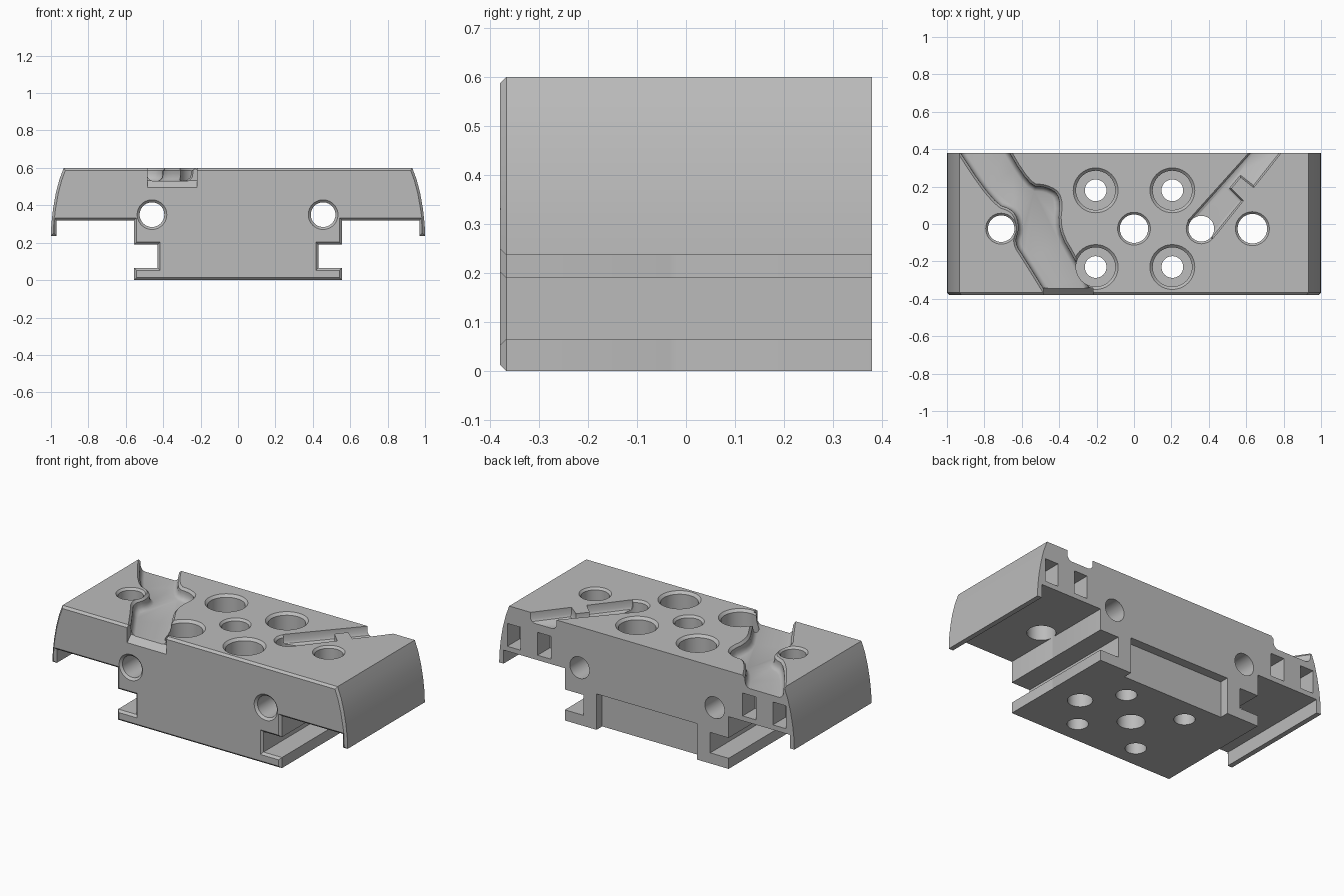
import bpy, bmesh, math
from mathutils import Vector

if "Cube" in bpy.data.objects:
    bpy.data.objects.remove(bpy.data.objects["Cube"], do_unlink=True)

grey = bpy.data.materials.new("plain grey")
grey.use_nodes = True
tone = (0.5, 0.5, 0.5, 1)
grey.diffuse_color = tone
grey.node_tree.nodes["Principled BSDF"].inputs["Base Color"].default_value = tone


def loft(name, rings):
    """Closed solid through a list of equally long rings."""
    bm = bmesh.new()
    rows = [[bm.verts.new(p) for p in ring] for ring in rings]
    n = len(rows[0])
    for a, b in zip(rows, rows[1:]):
        for i in range(n):
            j = (i + 1) % n
            bm.faces.new((a[i], a[j], b[j], b[i]))
    bm.faces.new(rows[0][::-1])
    bm.faces.new(rows[-1])
    bmesh.ops.recalc_face_normals(bm, faces=bm.faces)
    mesh = bpy.data.meshes.new(name)
    bm.to_mesh(mesh)
    bm.free()
    mesh.materials.append(grey)
    obj = bpy.data.objects.new(name, mesh)
    bpy.context.collection.objects.link(obj)
    return obj


def offset(poly, d):
    """Mitred outward offset of a counter-clockwise outline."""
    out = []
    for i, p in enumerate(poly):
        p, q, r = Vector(p), Vector(poly[i - 1]), Vector(poly[(i + 1) % len(poly)])
        u, v = (p - q).normalized(), (r - p).normalized()
        a, b = Vector((u.y, -u.x)), Vector((v.y, -v.x))
        out.append(tuple(p + (a + b) * d / max(1 + a.dot(b), 0.3)))
    return out


def rounded(path, times=2):
    """Corner cutting that keeps the end points."""
    pts = [Vector(p) for p in path]
    for _ in range(times):
        new = [pts[0]]
        for a, b in zip(pts, pts[1:]):
            new += [a.lerp(b, 0.25), a.lerp(b, 0.75)]
        pts = new + [pts[-1]]
    return [tuple(p) for p in pts]


cutters = []


def hole(axis, u, v, steps, seg=40):
    """Turned cutter: steps are (position along axis, radius)."""
    rings = []
    for h, r in steps:
        ring = []
        for k in range(seg):
            t = math.tau * k / seg
            a, b = u + r * math.cos(t), v + r * math.sin(t)
            ring.append((a, b, h) if axis == "z" else (a, h, b))
        rings.append(ring)
    cutters.append(loft("hole_cutter", rings))


def channel(poly, section):
    """Groove cutter: section is (height, outward offset)."""
    cutters.append(loft("channel_cutter", [
        [(x, y, z) for x, y in offset(poly, d)] for z, d in section]))


def box(x0, x1, y0, y1, z0, z1):
    cutters.append(loft("box_cutter", [
        [(x0, y0, z), (x1, y0, z), (x1, y1, z), (x0, y1, z)] for z in (z0, z1)]))


# Body: rail section with curved wings, chamfered at the front
half = [(0.555, 0), (0.555, 0.065), (0.43, 0.065), (0.43, 0.19), (0.555, 0.19),
        (0.555, 0.32), (0.97, 0.32), (0.97, 0.237), (1, 0.237), (0.998, 0.3),
        (0.989, 0.38), (0.975, 0.46), (0.956, 0.535), (0.932, 0.6)]
profile = half + [(-x, z) for x, z in reversed(half)]
front_profile = offset(profile, -0.013)
body = loft("slotted_block", [
    [(x, -0.38, z) for x, z in front_profile],
    [(x, -0.367, z) for x, z in profile],
    [(x, 0.38, z) for x, z in profile]])

# Counterbored screw holes
for x in (-0.205, 0.205):
    for y in (-0.23, 0.18):
        hole("z", x, y, [(-0.1, 0.058), (0.3, 0.058), (0.3001, 0.105),
                         (0.585, 0.105), (0.62, 0.14)])

# Plain vertical holes with a countersunk rim
for x, r in ((-0.71, 0.071), (0, 0.076), (0.36, 0.069), (0.633, 0.079)):
    hole("z", x, -0.025, [(-0.1, r), (0.587, r), (0.62, r + 0.03)])

# Rod holes from front to back
for x in (-0.46, 0.455):
    hole("y", x, 0.35, [(-0.4, 0.1), (-0.367, 0.066), (0.5, 0.066)])

# Wide winding channel with a filleted floor and bevelled rim
left_bank = [(-1.0, 0.49), (-0.75, 0.11), (-0.64, 0.075), (-0.61, -0.02),
             (-0.64, -0.1), (-0.58, -0.19), (-0.42, -0.45)]
right_bank = [(-0.19, -0.45), (-0.31, -0.2), (-0.41, -0.03), (-0.39, 0.15),
              (-0.47, 0.2), (-0.56, 0.2), (-0.73, 0.49)]
channel(rounded(left_bank) + rounded(right_bank),
        [(0.53, -0.025), (0.536, -0.013), (0.55, -0.003), (0.57, 0),
         (0.585, 0), (0.62, 0.03)])

# Ramp where the wide channel leaves the front
cutters.append(loft("ramp_cutter", [
    [(x, -0.343, 0.532), (x, -0.42, 0.455), (x, -0.42, 0.62), (x, -0.343, 0.62)]
    for x in (-0.485, -0.22)]))

# Narrow stepped channel
channel([(0.29, 0.02), (0.42, -0.08), (0.585, 0.125), (0.52, 0.19), (0.57, 0.25),
         (0.64, 0.195), (0.85, 0.46), (0.685, 0.46)],
        [(0.54, -0.02), (0.546, -0.008), (0.56, 0), (0.62, 0)])

# Rear pockets in both wings and the recess under the back
for s in (-1, 1):
    for x in (0.695, 0.9):
        box(s * x - 0.045, s * x + 0.045, 0.26, 0.5, 0.35, 0.49)
box(-0.34, 0.34, 0.325, 0.5, -0.1, 0.22)

# Cut everything out of the body
bpy.context.view_layer.objects.active = body
for c in cutters:
    mod = body.modifiers.new("cut", "BOOLEAN")
    mod.operation = "DIFFERENCE"
    mod.solver = "EXACT"
    mod.object = c
    bpy.ops.object.modifier_apply(modifier=mod.name)
for c in cutters:
    bpy.data.objects.remove(c, do_unlink=True)

bpy.ops.object.select_all(action="DESELECT")
body.select_set(True)
bpy.ops.object.shade_smooth_by_angle(angle=math.radians(30))
